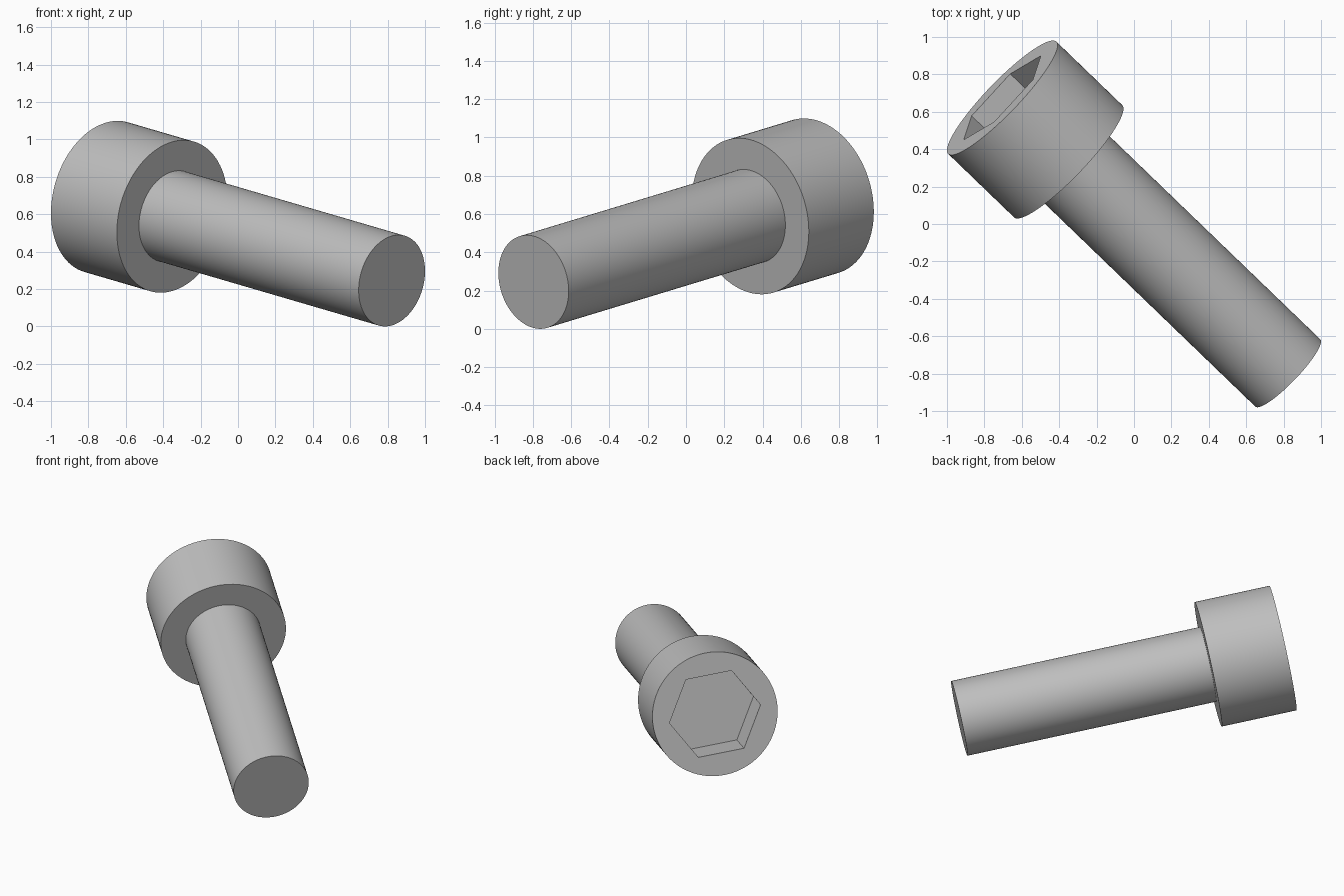
import bpy
import bmesh
from math import cos, sin, tau
from mathutils import Matrix, Vector

cube = bpy.data.objects.get("Cube")
if cube:
    bpy.data.objects.remove(cube, do_unlink=True)

SIDES = 120
SHANK_R, HEAD_R, SOCKET_R = 0.25, 0.4167, 0.307
SHANK_LEN, HEAD_LEN, SOCKET_DEPTH = 1.667, 0.5, 0.25
TOP = SHANK_LEN + HEAD_LEN

steel = bpy.data.materials.new("steel grey")
steel.use_nodes = True
steel.diffuse_color = (0.52, 0.52, 0.52, 1)
steel.node_tree.nodes["Principled BSDF"].inputs["Base Color"].default_value = steel.diffuse_color

bm = bmesh.new()


def ring(count, radius, z):
    return [bm.verts.new((radius * cos(tau * i / count), radius * sin(tau * i / count), z))
            for i in range(count)]


def bridge(a, b):
    n = len(a)
    for i in range(n):
        j = (i + 1) % n
        bm.faces.new((a[i], a[j], b[j], b[i]))


def loop_edges(loop):
    return [bm.edges.get((v, loop[(i + 1) % len(loop)])) for i, v in enumerate(loop)]


# Shank, underside of the head and head wall, from tip to top
rings = [ring(SIDES, r, z) for r, z in
         ((SHANK_R, 0), (SHANK_R, SHANK_LEN), (HEAD_R, SHANK_LEN), (HEAD_R, TOP))]
for lower, upper in zip(rings, rings[1:]):
    bridge(lower, upper)
bm.faces.new(rings[0])

# Hexagonal socket with a flat floor
rim = ring(6, SOCKET_R, TOP)
floor = ring(6, SOCKET_R, TOP - SOCKET_DEPTH)
bridge(rim, floor)
bm.faces.new(floor)

# Flat head face around the socket
bmesh.ops.triangle_fill(bm, edges=loop_edges(rings[-1]) + loop_edges(rim),
                        use_beauty=True, normal=(0, 0, 1))
bmesh.ops.recalc_face_normals(bm, faces=bm.faces)

mesh = bpy.data.meshes.new("socket_head_bolt")
bm.to_mesh(mesh)
bm.free()
mesh.materials.append(steel)
bolt = bpy.data.objects.new("socket_head_bolt", mesh)
bpy.context.collection.objects.link(bolt)

# Lean the bolt along its axis, with a socket corner along the given direction
axis = Vector((-0.7045, 0.679, 0.206)).normalized()
corner = Vector((0.412, 0.449, -0.07))
corner = (corner - axis * corner.dot(axis)).normalized()
turn = Matrix((corner, axis.cross(corner), axis)).transposed().to_4x4()
bolt.matrix_world = Matrix.Translation((0.8225, -0.7965, 0.2446)) @ turn

bpy.ops.object.select_all(action="DESELECT")
bolt.select_set(True)
bpy.context.view_layer.objects.active = bolt
bpy.ops.object.shade_smooth_by_angle()
